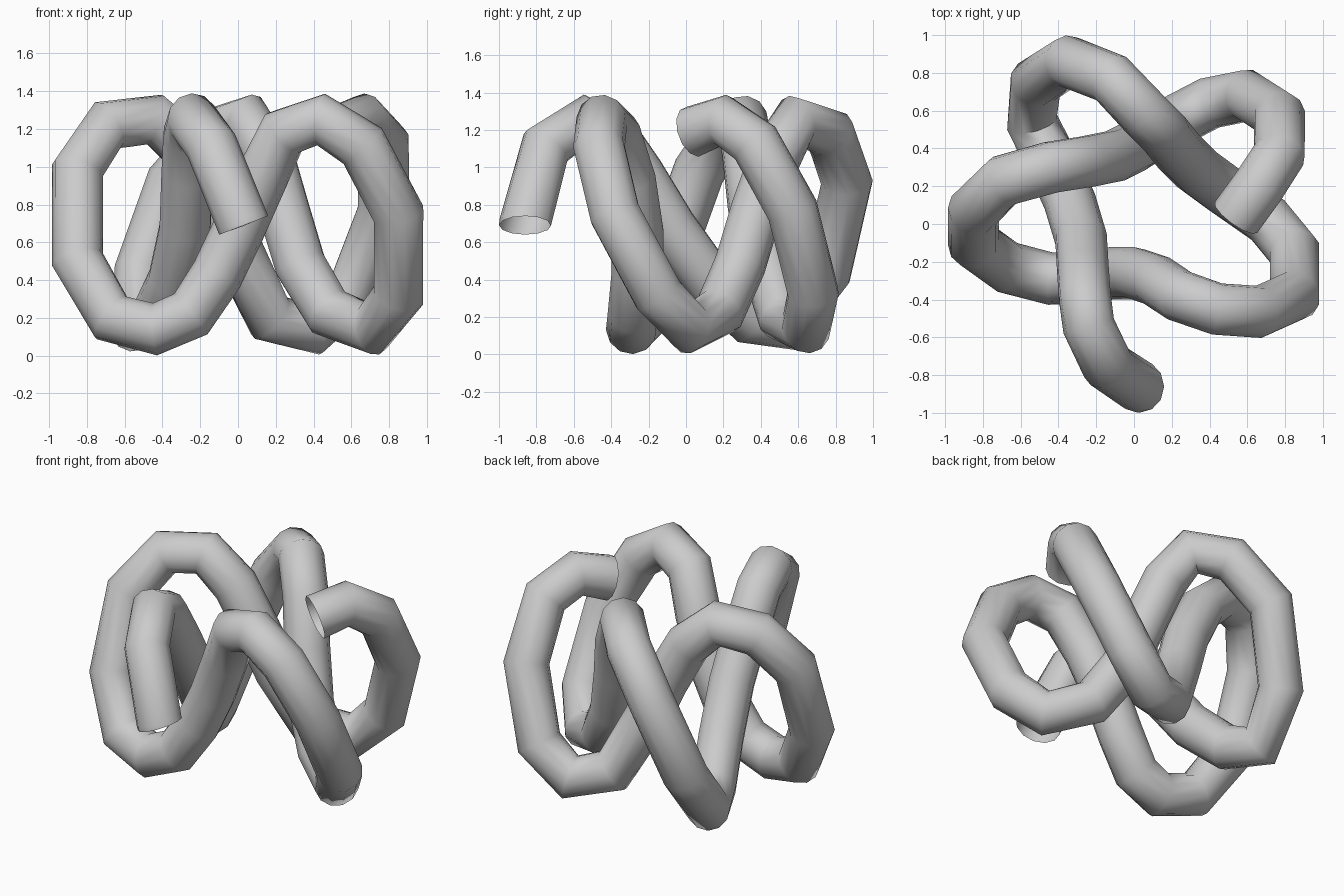
import bpy
import math

RADIUS = 0.139

# Centre line of the open five-lobed knot, from the front end to the raised end
path = [
    # front lobe, over and down the inside
    (.03, -.86, .69), (.025, -.86, .703), (-.14, -.75, 1.11), (-.24, -.54, 1.25),
    (-.26, -.39, 1.17), (-.27, -.25, .96), (-.28, -.08, .68), (-.34, .12, .4),
    (-.44, .34, .19), (-.54, .54, .15),
    # back left lobe
    (-.52, .75, .44), (-.35, .86, .92), (-.12, .77, 1.18), (.05, .59, 1.25),
    (.16, .48, 1.06), (.24, .38, .78), (.33, .29, .48), (.48, .18, .23), (.71, .02, .14),
    # front right lobe
    (.85, -.15, .32), (.85, -.38, .75), (.66, -.465, 1.11), (.44, -.45, 1.25),
    (.24, -.38, 1.18), (.12, -.3, .93), (.0, -.26, .66), (-.11, -.26, .43),
    (-.25, -.28, .22), (-.44, -.29, .14),
    # left lobe
    (-.67, -.23, .2), (-.85, -.1, .51), (-.85, .07, .98), (-.69, .23, 1.22),
    (-.44, .3, 1.25), (-.25, .33, 1.08), (-.1, .36, .8), (.0, .41, .55), (.17, .52, .2),
    (.4, .64, .14),
    # back right lobe and raised end
    (.6, .68, .33), (.77, .57, .77), (.77, .37, 1.13), (.66, .2, 1.25), (.54, .035, 1.19),
]

# Tube swept along the path, open at both ends
curve = bpy.data.curves.new("knotted_tube", 'CURVE')
curve.dimensions = '3D'
curve.bevel_depth = RADIUS
curve.bevel_resolution = 4
spline = curve.splines.new('POLY')
spline.points.add(len(path) - 1)
for point, co in zip(spline.points, path):
    point.co = (*co, 1)

tube = bpy.data.objects.new("knotted_tube", curve)
bpy.context.collection.objects.link(tube)
bpy.context.view_layer.objects.active = tube
tube.select_set(True)

# Smooth sides
bpy.ops.object.convert(target='MESH')
bpy.ops.object.shade_smooth_by_angle(angle=math.radians(60))
